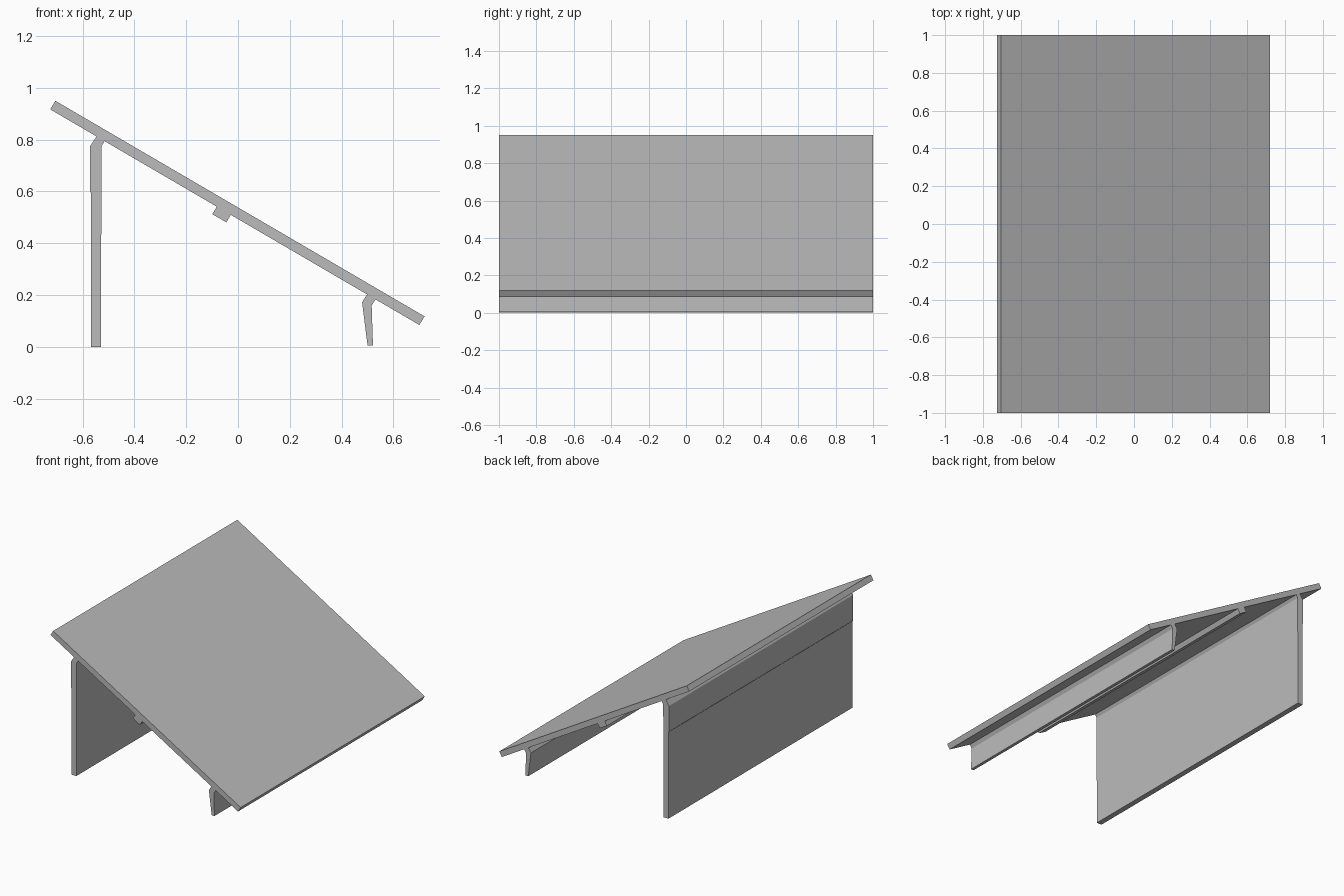
import bpy
import bmesh

cube = bpy.data.objects.get("Cube")
if cube:
    bpy.data.objects.remove(cube, do_unlink=True)

grey = bpy.data.materials.new("plain grey")
grey.use_nodes = True
colour = (0.5, 0.5, 0.5, 1)
grey.diffuse_color = colour
grey.node_tree.nodes["Principled BSDF"].inputs["Base Color"].default_value = colour

HALF_LENGTH = 1.0


def underside(x):
    """Point on the lower face of the sloping panel."""
    return (x, 0.917 - (x + 0.725) * 0.584)


def extrude_profile(name, profile):
    """Extrude an x-z outline along the full length in y."""
    bm = bmesh.new()
    face = bm.faces.new([bm.verts.new((x, -HALF_LENGTH, z)) for x, z in profile])
    result = bmesh.ops.extrude_face_region(bm, geom=[face])
    moved = [v for v in result["geom"] if isinstance(v, bmesh.types.BMVert)]
    bmesh.ops.translate(bm, verts=moved, vec=(0, 2 * HALF_LENGTH, 0))
    bmesh.ops.recalc_face_normals(bm, faces=bm.faces)
    mesh = bpy.data.meshes.new(name)
    bm.to_mesh(mesh)
    bm.free()
    mesh.materials.append(grey)
    obj = bpy.data.objects.new(name, mesh)
    bpy.context.collection.objects.link(obj)
    return obj


# Sloping top panel
extrude_profile("sloping_panel", [
    (-0.705, 0.95), underside(-0.725), underside(0.70), (0.72, 0.118)])

# Tall wall with a bent, slightly thicker upper part
extrude_profile("tall_leg", [
    underside(-0.546), (-0.571, 0.775), (-0.571, 0.6), (-0.567, 0.595),
    (-0.567, 0), (-0.529, 0), (-0.527, 0.775), underside(-0.515)])

# Small square rib under the middle
extrude_profile("middle_rib", [
    underside(-0.082), (-0.099, 0.512), (-0.045, 0.481), underside(-0.028)])

# Short tapered wall at the low edge
extrude_profile("short_leg", [
    underside(0.498), (0.479, 0.172), (0.50, 0.006),
    (0.521, 0.006), (0.516, 0.16), underside(0.531)])
